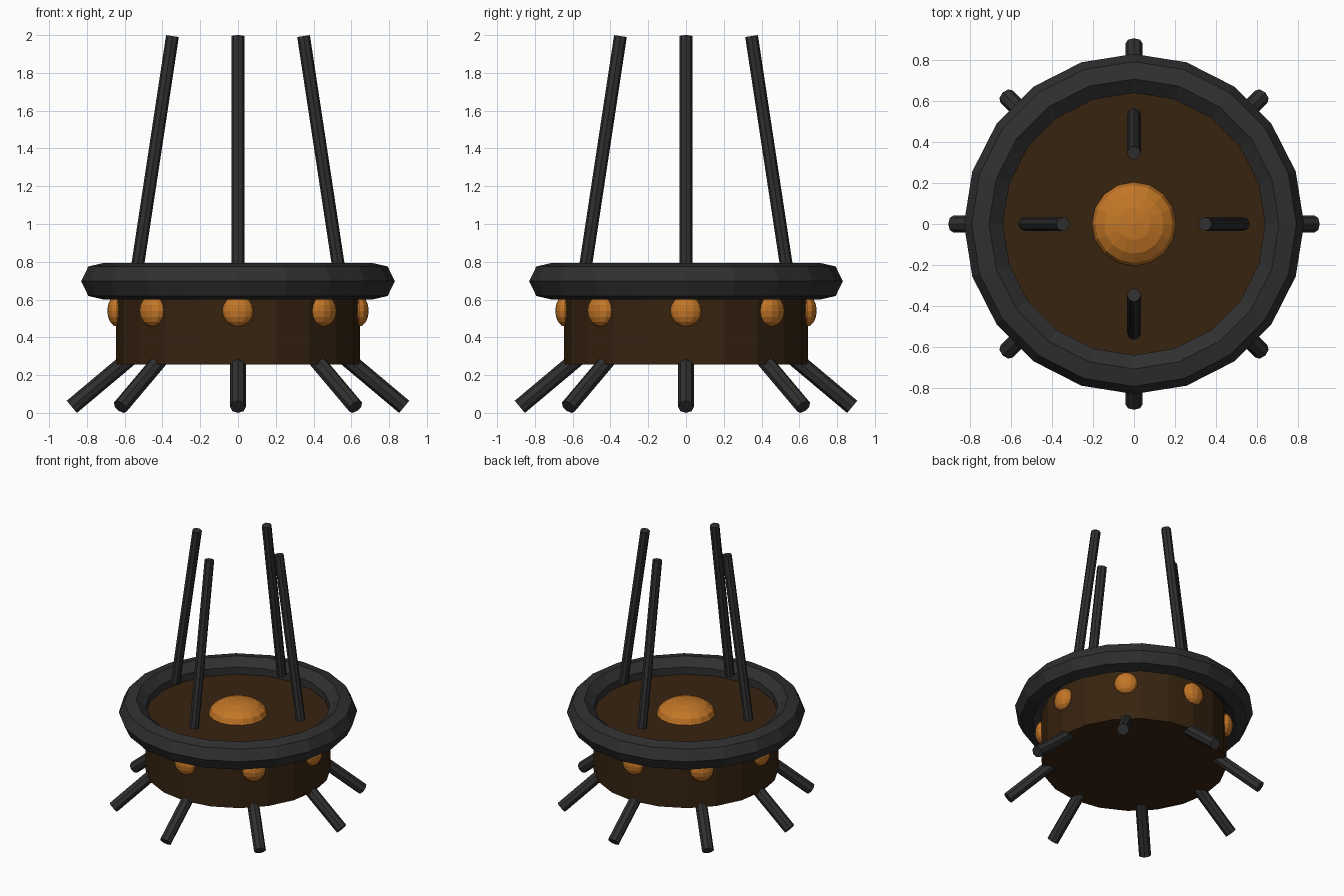
import bpy, math
from mathutils import Vector, Matrix

cube = bpy.data.objects.get("Cube")
if cube:
    bpy.data.objects.remove(cube, do_unlink=True)


def make_material(name, rgb):
    mat = bpy.data.materials.new(name)
    mat.use_nodes = True
    mat.diffuse_color = (*rgb, 1)
    bsdf = next(n for n in mat.node_tree.nodes if n.type == 'BSDF_PRINCIPLED')
    bsdf.inputs["Base Color"].default_value = (*rgb, 1)
    return mat


charcoal = make_material("charcoal", (0.029, 0.029, 0.029))
brown = make_material("dark brown", (0.038, 0.017, 0.005))
orange = make_material("amber", (0.54, 0.18, 0.02))


def finish(name, mat):
    obj = bpy.context.object
    obj.name = obj.data.name = name
    obj.data.materials.append(mat)
    return obj


def rod(name, start, end, radius, sides=8):
    """Cylinder running between two points."""
    a, b = Vector(start), Vector(end)
    bpy.ops.mesh.primitive_cylinder_add(
        vertices=sides, radius=radius, depth=(b - a).length, location=(a + b) / 2,
        rotation=(b - a).to_track_quat('Z', 'Y').to_euler())
    return finish(name, charcoal)


def around(angle, radius, z):
    return (radius * math.cos(angle), radius * math.sin(angle), z)


def ellipsoid(name, segments, rings, size, matrix):
    bpy.ops.mesh.primitive_uv_sphere_add(segments=segments, ring_count=rings, radius=1)
    obj = finish(name, orange)
    obj.data.transform(matrix @ Matrix.Diagonal((*size, 1)))
    return obj


# Drum body
bpy.ops.mesh.primitive_cylinder_add(vertices=20, radius=0.645, depth=0.43,
                                    location=(0, 0, 0.47))
finish("body", brown)

# Rim ring
bpy.ops.mesh.primitive_torus_add(major_segments=20, minor_segments=7,
                                 major_radius=0.73, minor_radius=0.1,
                                 location=(0, 0, 0.697))
finish("rim", charcoal)

# Low dome in the middle of the deck
ellipsoid("dome", 16, 8, (0.205, 0.205, 0.1), Matrix.Translation((0, 0, 0.685)))

# Splayed legs and side studs
for i in range(8):
    angle = i * math.tau / 8
    rod(f"leg_{i + 1}", around(angle, 0.52, 0.334), around(angle, 0.88, 0.032), 0.042)
    place = Matrix.Translation(around(angle, 0.64, 0.54)) @ Matrix.Rotation(angle, 4, 'Z')
    ellipsoid(f"stud_{i + 1}", 12, 8, (0.052, 0.083, 0.083), place)

# Tall poles leaning inward
for i in range(4):
    angle = i * math.tau / 4
    rod(f"pole_{i + 1}", around(angle, 0.532, 0.775), around(angle, 0.347, 1.995), 0.034)
